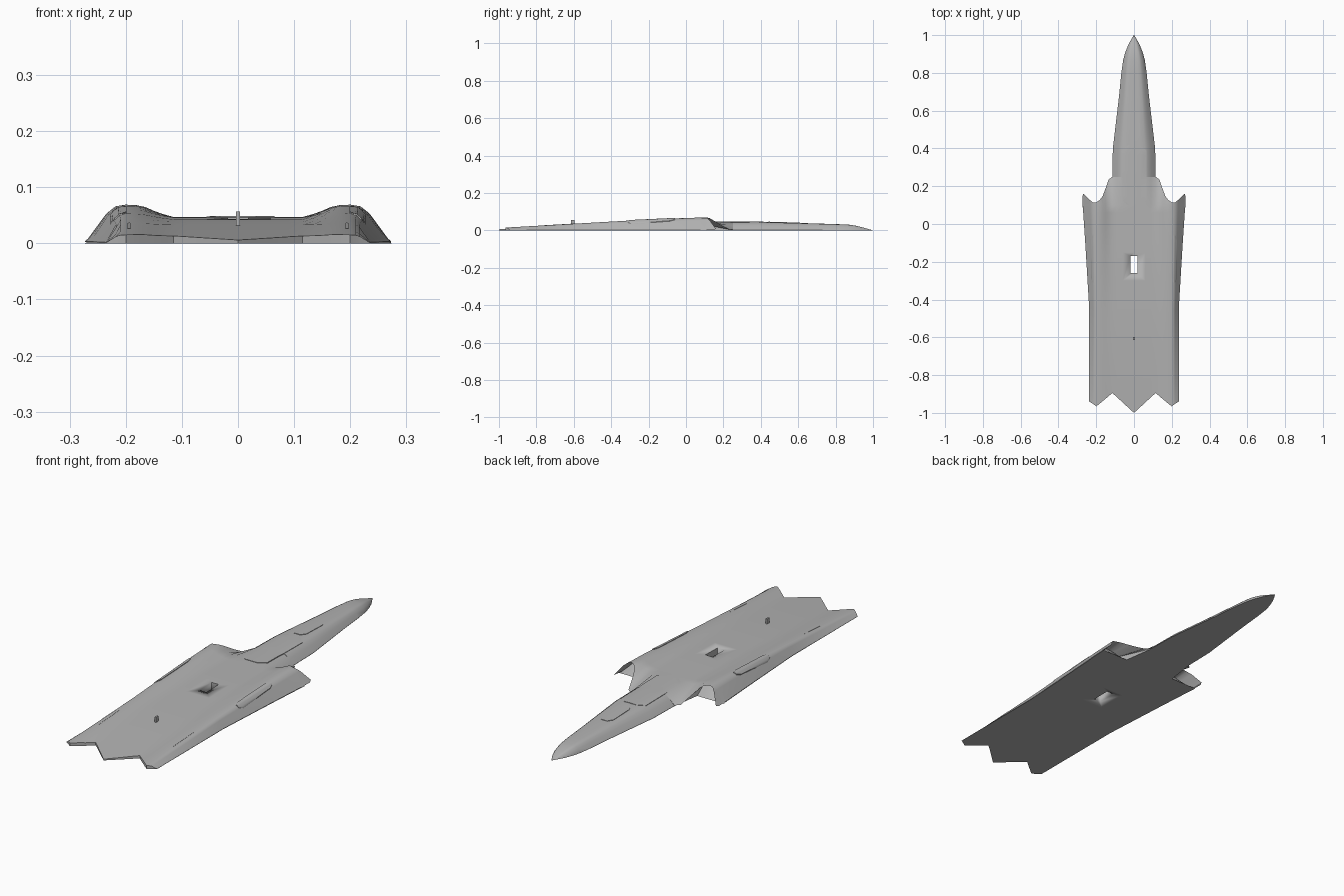
import bpy, bmesh
from mathutils import Vector
from mathutils.bvhtree import BVHTree

cube = bpy.data.objects.get("Cube")
if cube:
    bpy.data.objects.remove(cube, do_unlink=True)

grey = bpy.data.materials.new("hull grey")
grey.use_nodes = True
grey.diffuse_color = (0.45, 0.45, 0.45, 1)
grey.node_tree.nodes["Principled BSDF"].inputs["Base Color"].default_value = grey.diffuse_color


def lerp_table(table, v):
    """Piecewise linear lookup in a list of (key, value)."""
    for (a, p), (b, q) in zip(table, table[1:]):
        if v <= b:
            return p + (q - p) * max(0, (v - a) / (b - a))
    return table[-1][1]


def finish(name, bm, angle=0.6):
    bmesh.ops.remove_doubles(bm, verts=bm.verts, dist=0.00005)
    bmesh.ops.recalc_face_normals(bm, faces=bm.faces)
    mesh = bpy.data.meshes.new(name)
    bm.to_mesh(mesh)
    bm.free()
    obj = bpy.data.objects.new(name, mesh)
    bpy.context.collection.objects.link(obj)
    mesh.materials.append(grey)
    bpy.ops.object.select_all(action='DESELECT')
    obj.select_set(True)
    bpy.context.view_layer.objects.active = obj
    bpy.ops.object.shade_smooth_by_angle(angle=angle)
    return obj


def skin(bm, rows, loop=False):
    """Quads between rows of points; loop joins the last row to the first."""
    grid = [[bm.verts.new(p) for p in row] for row in rows]
    pairs = list(zip(grid, grid[1:])) + ([(grid[-1], grid[0])] if loop else [])
    for r, s in pairs:
        for i in range(len(r) - 1):
            bm.faces.new((r[i], r[i + 1], s[i + 1], s[i]))
    return grid


def both_sides(row):
    return [(-x, y, z) for x, y, z in reversed(row[1:])] + row


def box(bm, x, y0, y1, z0, z1):
    geo = bmesh.ops.create_cube(bm, size=1)
    for v in geo["verts"]:
        v.co = (v.co.x * 2 * x, (y0 + y1) / 2 + v.co.y * (y1 - y0),
                (z0 + z1) / 2 + v.co.z * (z1 - z0))


# Height of spine and engine humps, and half width, along the length
spine = [(-1, 0.006), (-0.9, 0.013), (-0.6, 0.033), (-0.2, 0.046), (0.1, 0.047)]
hump = [(-0.97, 0.015), (-0.6, 0.036), (-0.3, 0.053), (0, 0.067), (0.1, 0.069)]
width = [(-1, 0.237), (-0.45, 0.237), (-0.1, 0.258), (0.15, 0.275)]
# Columns across the deck: x, share of hump height, tail y
deck = [(0, 0, -1), (0.06, 0, -0.945), (0.09, 0, -0.917), (0.115, 0, -0.895),
        (0.135, 0.25, -0.912), (0.15, 0.5, -0.925), (0.165, 0.8, -0.937),
        (0.18, 0.95, -0.95), (0.2, 1, -0.965)]
# Columns down the outer flank: share of width, share of height, tail y
flank = [(0.25, 0.95, -0.958), (0.47, 0.77, -0.952), (0.92, 0.12, -0.942), (1, 0.05, -0.94)]
tail_y = [c[2] for c in deck + flank]
# Swept intake lip, one point per column: y and height
lip = [(0.25, 0.047), (0.25, 0.045), (0.25, 0.028), (0.25, 0.004), (0.235, 0.004),
       (0.19, 0.028), (0.15, 0.052), (0.128, 0.065), (0.115, 0.069),
       (0.115, 0.066), (0.128, 0.053), (0.16, 0.008), (0.145, 0.003)]


def section(ys):
    row = []
    for i, y in enumerate(ys):
        s, n, w = (lerp_table(t, y) for t in (spine, hump, width))
        if i < len(deck):
            x, k, _ = deck[i]
            row.append((x, y, s + (n - s) * k))
        else:
            k, h, _ = flank[i - len(deck)]
            row.append((0.2 + (w - 0.2) * k, y, n * h))
    return row


# Aft body: flat floor, humped deck, zigzag tail, hollow intakes
stations = [-0.85, -0.6, -0.45, -0.3, -0.15, -0.07, 0, 0.06, 0.1]
cols = len(tail_y)
tops = [section(tail_y)] + [section([y] * cols) for y in stations]
lip_row = [(p[0], y, z) for p, (y, z) in zip(section([0.13] * cols), lip)]
ceiling, sill = [], []
for i, (x, y, z) in enumerate(lip_row):
    if i < 4:
        ceiling.append((x, y, z * 0.5))
        sill.append((x, y, 0))
    else:
        inset = x - 0.006 if i > 8 else x
        ceiling.append((inset, 0.05, max(0.002, tops[-2][i][2] - 0.01)))
        sill.append((x if i > 10 else inset, 0.11, 0))
floor = [[(x, y, 0) for x, y, _ in row] for row in reversed(tops)]
bm = bmesh.new()
grid = skin(bm, [both_sides(r) for r in tops + [lip_row, ceiling, sill] + floor], loop=True)
for c in (0, -1):
    bm.faces.new([row[c] for row in grid])
bmesh.ops.triangulate(bm, faces=[f for f in bm.faces if len(f.verts) > 4])
aft_body = finish("aft_body", bm)

# Slot cut right through the body
bm = bmesh.new()
box(bm, 0.018, -0.26, -0.17, -0.05, 0.1)
cutter = finish("slot_cutter", bm)
cutter.hide_render = True
mod = aft_body.modifiers.new("slot", 'BOOLEAN')
mod.object = cutter
mod.operation = 'DIFFERENCE'
mod.solver = 'EXACT'
bpy.context.view_layer.objects.active = aft_body
bpy.ops.object.modifier_apply(modifier=mod.name)
bpy.data.objects.remove(cutter, do_unlink=True)

# Forward fuselage: lofted to a pointed nose (y, half width, height)
nose = [(0.25, 0.115, 0.047), (0.4, 0.112, 0.046), (0.67, 0.08, 0.038), (0.8, 0.067, 0.034),
        (0.87, 0.057, 0.031), (0.91, 0.046, 0.025), (0.95, 0.03, 0.015),
        (0.98, 0.013, 0.006), (1, 0.001, 0.0005)]
shape = [(0, 1), (0.3, 0.99), (0.52, 0.96), (0.65, 0.82), (0.8, 0.55), (1, 0.03), (1, 0)]
bm = bmesh.new()
grid = skin(bm, [both_sides([(w * a, y, h * b) for a, b in shape]) for y, w, h in nose])
for r, s in zip(grid, grid[1:]):
    bm.faces.new((r[0], s[0], s[-1], r[-1]))
bm.faces.new(grid[0])
bm.faces.new(grid[-1])
fuselage = finish("forward_fuselage", bm)

# Surface panels: thin plates draped on the hull
trees = []
for obj in (aft_body, fuselage):
    m = obj.data
    trees.append(BVHTree.FromPolygons([v.co for v in m.vertices], [p.vertices for p in m.polygons]))


def surface(x, y):
    hits = [t.ray_cast(Vector((x, y, 1)), Vector((0, 0, -1)))[0] for t in trees]
    return max((h.z for h in hits if h), default=0)


def panel(name, cx, y0, y1, half, chamfer, lift=0.003):
    """Six or eight sided plate with chamfered ends."""
    steps = 10
    ys = [y0] + [y0 + chamfer + (y1 - y0 - 2 * chamfer) * i / steps for i in range(steps + 1)] + [y1]
    rows = []
    for y in ys:
        w = half * (0.5 if y in (y0, y1) else 1)
        xs = [cx + w * (i / 4 - 1) for i in range(9)]
        rows.append([(x, y, surface(x, y)) for x in xs])
    bm = bmesh.new()
    top = skin(bm, [[(x, y, z + lift) for x, y, z in r] for r in rows])
    low = skin(bm, [[(x, y, z - lift) for x, y, z in r] for r in rows])

    def rim(g):
        return g[0] + [r[-1] for r in g[1:]] + g[-1][-2::-1] + [r[0] for r in g[-2:0:-1]]
    a, b = rim(top), rim(low)
    for i in range(len(a)):
        bm.faces.new((a[i - 1], a[i], b[i], b[i - 1]))
    finish(name, bm)


panel("canopy_panel", 0, 0.1, 0.415, 0.065, 0.025, 0.002)
panel("nose_panel", 0, 0.44, 0.61, 0.032, 0.025, 0.002)
for side, tag in ((1, "left"), (-1, "right")):
    panel(tag + "_engine_panel", side * 0.213, -0.31, -0.06, 0.014, 0.025)
    panel(tag + "_rear_strip", side * 0.194, -0.77, -0.6, 0.0025, 0.005, 0.0008)

# Small peg on the rear deck
bm = bmesh.new()
box(bm, 0.004, -0.615, -0.597, 0.025, 0.057)
finish("deck_peg", bm)
